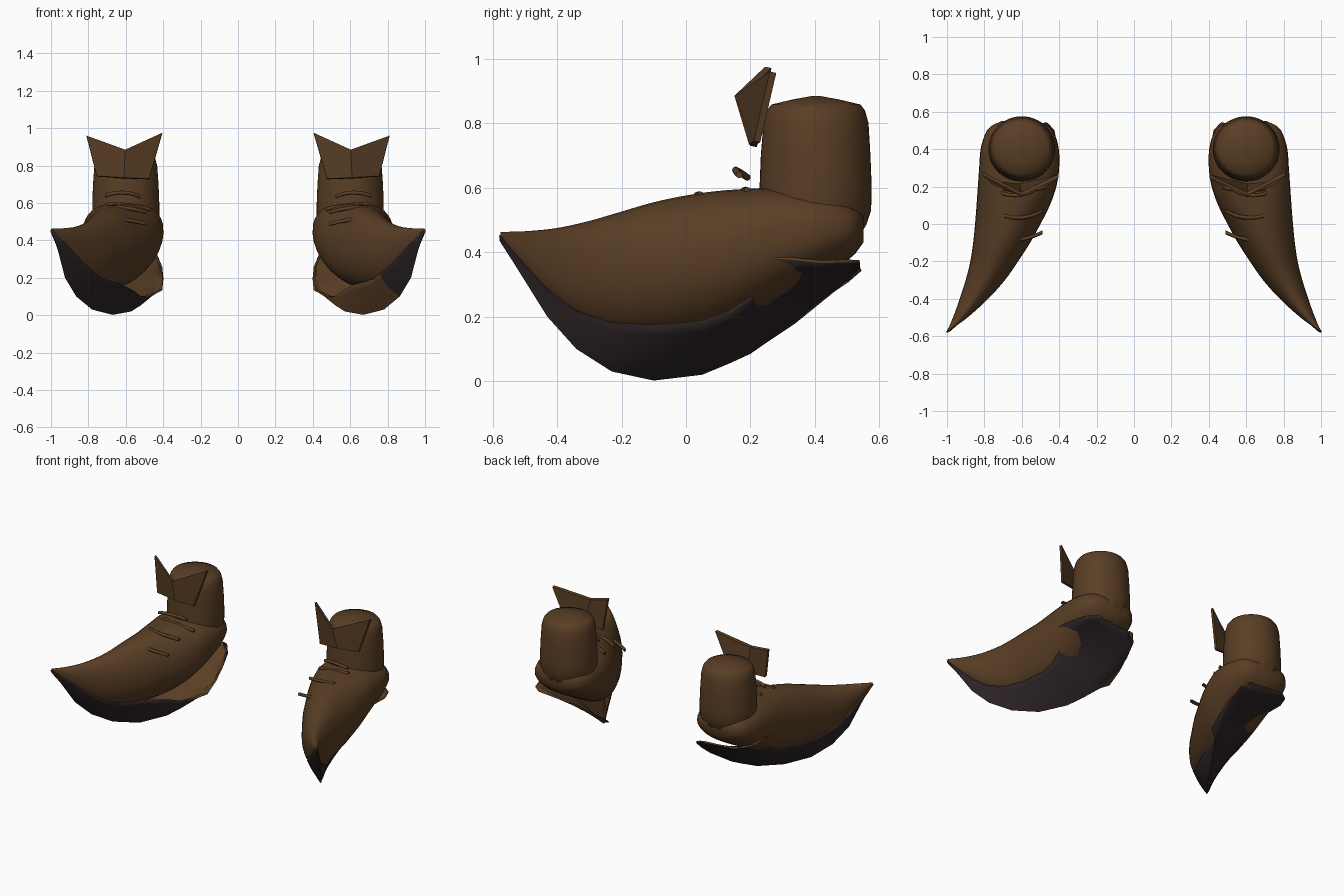
import bpy, bmesh, math
from mathutils import Vector

if "Cube" in bpy.data.objects:
    bpy.data.objects.remove(bpy.data.objects["Cube"])


def material(name, rgb):
    m = bpy.data.materials.new(name)
    m.diffuse_color = (*rgb, 1)
    m.use_nodes = True
    m.node_tree.nodes["Principled BSDF"].inputs["Base Color"].default_value = m.diffuse_color
    return m


BROWN = material("brown leather", (0.100, 0.048, 0.018))
DARK = material("dark sole", (0.025, 0.017, 0.019))

# Stations along the foot: y, inner x, outer x, top z, body bottom z
BODY = [(-.575, .993, 1.0, .463, .450), (-.5, .89, .968, .465, .345),
        (-.4, .78, .932, .475, .235), (-.3, .69, .90, .497, .17),
        (-.2, .62, .875, .526, .145), (-.1, .555, .86, .555, .14),
        (0, .50, .85, .576, .145), (.1, .45, .842, .59, .165),
        (.2, .415, .835, .597, .205), (.3, .40, .828, .60, .26),
        (.4, .402, .82, .59, .315), (.47, .42, .80, .575, .355),
        (.52, .45, .77, .55, .39), (.55, .51, .71, .52, .43)]

# Sole stations: y, keel x, keel z, outer lip z, inner lip z (keel runs diagonally)
SOLE = [(-.578, .995, .435, .452, .452), (-.53, .965, .36, .395, .395),
        (-.43, .925, .2, .285, .285), (-.34, .865, .1, .218, .218),
        (-.23, .78, .03, .18, .18), (-.1, .67, .002, .172, .165),
        (.05, .57, .02, .185, .13), (.13, .52, .053, .212, .10),
        (.2, .48, .085, .255, .10), (.25, .452, .12, .382, .132),
        (.34, .42, .18, .375, .195), (.42, .41, .245, .366, .26),
        (.5, .425, .31, .368, .325), (.54, .46, .35, .366, .358)]


def sample(y):
    """Smoothly interpolated foot station at y."""
    y = min(max(y, BODY[0][0]), BODY[-1][0])
    i = next(k for k in range(len(BODY) - 1) if y <= BODY[k + 1][0])
    a, b = BODY[i], BODY[i + 1]
    p, q = BODY[max(i - 1, 0)], BODY[min(i + 2, len(BODY) - 1)]
    h = b[0] - a[0]
    t = (y - a[0]) / h
    out = []
    for c in range(1, 5):
        ma = (b[c] - p[c]) / (b[0] - p[0]) * h
        mb = (q[c] - a[c]) / (q[0] - a[0]) * h
        out.append((2*t**3 - 3*t*t + 1) * a[c] + (t**3 - 2*t*t + t) * ma
                   + (3*t*t - 2*t**3) * b[c] + (t**3 - t*t) * mb)
    return out


def finish(bm, name, mats, angle=50, closed=True):
    if closed:
        bmesh.ops.recalc_face_normals(bm, faces=bm.faces)
    mesh = bpy.data.meshes.new(name)
    bm.to_mesh(mesh)
    bm.free()
    for m in mats:
        mesh.materials.append(m)
    ob = bpy.data.objects.new(name, mesh)
    bpy.context.collection.objects.link(ob)
    bpy.ops.object.select_all(action='DESELECT')
    ob.select_set(True)
    bpy.context.view_layer.objects.active = ob
    bpy.ops.object.shade_smooth_by_angle(angle=math.radians(angle))
    return ob


def loft(bm, rings, wrap=True):
    """Skin rows of points; returns (face, row, column) records."""
    rows = [[bm.verts.new(p) for p in r] for r in rings]
    n = len(rows[0])
    out = []
    for i in range(len(rows) - 1):
        for j in range(n if wrap else n - 1):
            k = (j + 1) % n
            f = bm.faces.new((rows[i][j], rows[i][k], rows[i + 1][k], rows[i + 1][j]))
            out.append((f, i, j))
    if wrap:
        bm.faces.new(rows[0])
        bm.faces.new(rows[-1])
    return out


def foot(s, side):
    bm = bmesh.new()
    rings = []
    for i in range(46):
        y = -.575 + 1.125 * i / 45
        xi, xo, zt, zb = sample(y)
        xc, hw, zc, hh = (xi + xo) / 2, (xo - xi) / 2, (zt + zb) / 2, (zt - zb) / 2
        e = 1 - .25 * min(1, max(0, y / .25))      # fuller shoulders near the ankle
        ring = []
        for k in range(32):
            c, d = math.cos(math.pi * k / 16), math.sin(math.pi * k / 16)
            p = e if d > 0 else 1
            ring.append((s * (xc + hw * math.copysign(abs(c) ** p, c)), y,
                         zc + hh * math.copysign(abs(d) ** p, d)))
        rings.append(ring)
    loft(bm, rings)
    finish(bm, side + "_foot", [BROWN])


def sole(s, side):
    bm = bmesh.new()
    rings, n = [], 7
    for y, xk, zk, zo, zi in SOLE:
        xi, xo, zt, zb = sample(y)
        xc, hw, zc, hh = (xi + xo) / 2, (xo - xi) / 2, (zt + zb) / 2, (zt - zb) / 2

        def reach(z):
            """Half width of the foot at height z."""
            u = min(.85, max(0, (zc - z) / hh))
            return hw * math.sqrt(1 - u * u) + .006
        xl = xc + (hw * .98 if y > .22 else reach(zo))
        xr = xi if y > .22 else min(xc - reach(zi), xk - .004)
        half = []
        # bowed wall from each lip down to the keel
        for lx, lz in ((xl, zo), (xr, zi)):
            cx, cz = lx * .62 + xk * .38, lz * .36 + zk * .64
            half.append([(s * (lx * (1-t)**2 + cx * 2*t*(1-t) + xk * t*t), y,
                          lz * (1-t)**2 + cz * 2*t*(1-t) + zk * t*t)
                         for t in (k / n for k in range(n + 1))])
        rings.append(half[0] + half[1][-2::-1])
    faces = loft(bm, rings, wrap=False)
    bm.normal_update()
    # outside of the shell points down
    if sum(f.normal.z * f.calc_area() for f, i, j in faces) > 0:
        bmesh.ops.reverse_faces(bm, faces=bm.faces)
    # brown inner flank on one side only
    for f, i, j in faces:
        f.material_index = 0 if s > 0 and j >= n and SOLE[i][0] > -.35 else 1
    ob = finish(bm, side + "_sole", [BROWN, DARK], closed=False)
    sol = ob.modifiers.new("thickness", 'SOLIDIFY')
    sol.thickness, sol.offset = .01, -1
    sol.material_offset = sol.material_offset_rim = -1


def shaft(s, side):
    bm = bmesh.new()
    # profile: radius, z, centre y
    profile = [(.13, .44, .40), (.165, .49, .395), (.174, .53, .40), (.174, .6, .402),
               (.17, .7, .402), (.163, .8, .403), (.152, .84, .403),
               (.138, .858, .403), (.07, .874, .403), (.01, .885, .403)]
    rings = []
    for i, (r, z, yc) in enumerate(profile):
        ring = []
        for k in range(48):
            a = 2 * math.pi * k / 48
            # scalloped lower hem
            dz = .012 * math.cos(16 * a) if i == 1 else 0
            ring.append((s * (.6 + r * 1.03 * math.cos(a)), yc + r * math.sin(a), z + dz))
        rings.append(ring)
    loft(bm, rings)
    finish(bm, side + "_shaft", [BROWN])


def tongue(s, side):
    bm = bmesh.new()
    front = [(.405, .245, .975), (.603, .15, .885), (.81, .26, .96),
             (.755, .21, .745), (.61, .195, .735), (.475, .2, .73)]
    f = [bm.verts.new((s * x, y, z)) for x, y, z in front]
    b = [bm.verts.new((s * x, y + .02, z - .004)) for x, y, z in front]
    for v in (f, b):
        bm.faces.new((v[0], v[1], v[4], v[5]))
        bm.faces.new((v[1], v[2], v[3], v[4]))
    for i in range(6):
        k = (i + 1) % 6
        bm.faces.new((f[i], f[k], b[k], b[i]))
    finish(bm, side + "_tongue", [BROWN], angle=25)


def lace(s, name, a, mid, b, r=.0105):
    bm = bmesh.new()
    a, mid, b = (Vector((s * p[0], p[1], p[2])) for p in (a, mid, b))
    ctrl = 2 * mid - (a + b) / 2
    rings = []
    for i in range(9):
        t = i / 8
        p = a * (1 - t) ** 2 + ctrl * 2 * t * (1 - t) + b * t * t
        rings.append([p + Vector((0, r * math.cos(q), r * math.sin(q)))
                      for q in (math.pi * k / 4 for k in range(8))])
    loft(bm, rings)
    finish(bm, name, [BROWN])


LACES = [((.49, -.045, .487), (.57, -.075, .505), (.65, -.088, .516)),
         ((.49, .07, .55), (.59, .035, .572), (.695, .045, .578)),
         ((.52, .19, .632), (.61, .155, .655), (.71, .165, .64)),
         ((.47, .2, .565), (.58, .18, .588), (.70, .19, .592))]

for s, side in ((1, "right"), (-1, "left")):
    foot(s, side)
    sole(s, side)
    shaft(s, side)
    tongue(s, side)
    for i, pts in enumerate(LACES):
        lace(s, f"{side}_lace_{i + 1}", *pts)
